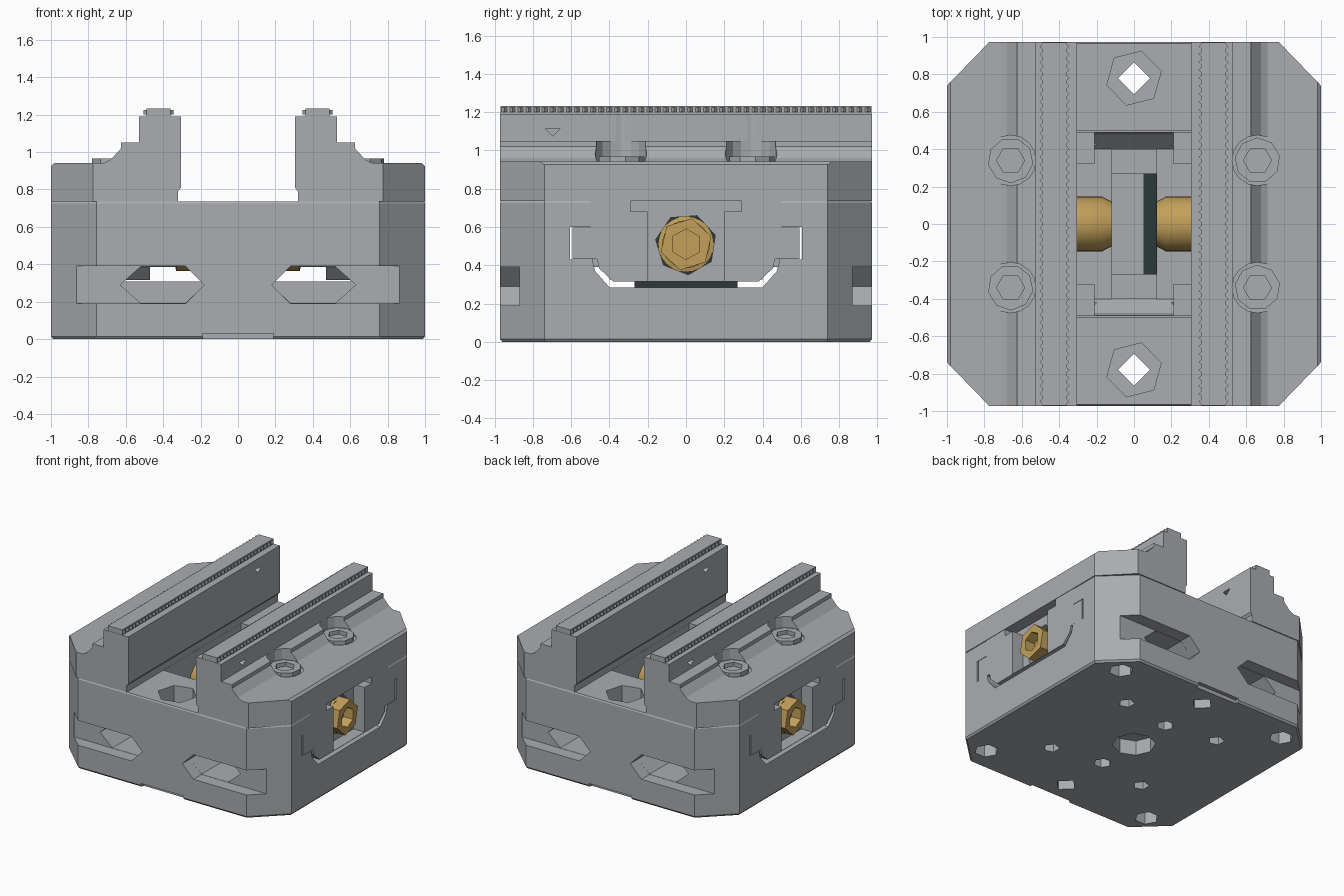
import bpy, bmesh, math
from mathutils import Matrix

if "Cube" in bpy.data.objects:
    bpy.data.objects.remove(bpy.data.objects["Cube"])


def material(name, rgb):
    m = bpy.data.materials.new(name)
    m.diffuse_color = (*rgb, 1)
    m.use_nodes = True
    m.node_tree.nodes["Principled BSDF"].inputs["Base Color"].default_value = m.diffuse_color
    return m


STEEL = material("steel grey", (0.40, 0.415, 0.435))
BRASS = material("brass", (0.54, 0.35, 0.10))
DARK = material("dark green grey", (0.025, 0.04, 0.04))


def make(name, bm, mat):
    bmesh.ops.recalc_face_normals(bm, faces=bm.faces[:])
    me = bpy.data.meshes.new(name)
    bm.to_mesh(me)
    bm.free()
    me.materials.append(mat)
    ob = bpy.data.objects.new(name, me)
    bpy.context.collection.objects.link(ob)
    return ob


def loft(name, rings, mat=STEEL):
    bm = bmesh.new()
    vs = [[bm.verts.new(p) for p in r] for r in rings]
    n = len(rings[0])
    for a, b in zip(vs, vs[1:]):
        for i in range(n):
            j = (i + 1) % n
            bm.faces.new((a[i], a[j], b[j], b[i]))
    bm.faces.new(vs[0])
    bm.faces.new(vs[-1])
    return make(name, bm, mat)


def place(axis, t, u, v):
    return {"x": (t, u, v), "y": (u, t, v), "z": (u, v, t)}[axis]


def prism(name, pts, axis, a, b, mat=STEEL):
    return loft(name, [[place(axis, t, u, v) for u, v in pts] for t in (a, b)], mat)


def box(name, x0, x1, y0, y1, z0, z1, mat=STEEL):
    return prism(name, [(x0, y0), (x1, y0), (x1, y1), (x0, y1)], "z", z0, z1, mat)


def ngon(u, v, r, n, rot=0.0):
    return [(u + r * math.cos(rot + 2 * math.pi * i / n),
             v + r * math.sin(rot + 2 * math.pi * i / n)) for i in range(n)]


def boolean(ob, cutters, op="DIFFERENCE"):
    for c in cutters:
        c.hide_render = True
        m = ob.modifiers.new("cut", "BOOLEAN")
        m.operation, m.solver, m.object = op, "EXACT", c
        bpy.context.view_layer.objects.active = ob
        bpy.ops.object.modifier_apply(modifier=m.name)
        bpy.data.objects.remove(c, do_unlink=True)


def octagon(cx, inset=0.0):
    X, Y, cy = 1 - inset, 0.972 - inset, 0.74
    c = cx - inset * 0.4
    cy -= inset * 0.4
    return [(c, -Y), (X, -cy), (X, cy), (c, Y), (-c, Y), (-X, cy), (-X, -cy), (-c, -Y)]


def mirrored(half):
    return half + [(-u, v) for u, v in reversed(half)]


def turned_copy(ob, name):
    # half-turn copy for the opposite side
    c = bpy.data.objects.new(name, ob.data.copy())
    c.data.transform(Matrix.Rotation(math.pi, 4, "Z"))
    bpy.context.collection.objects.link(c)


def window(name="window"):
    return box(name, 0.2, 0.47, -1.1, 1.1, 0.288, 0.385)


# Base block with a sliding channel along x
base = loft("base", [[(x, y, z) for x, y in octagon(0.757, i)]
                     for z, i in ((0, 0.012), (0.015, 0), (0.725, 0), (0.735, 0.006))])
channel = mirrored([(0.5, 0.8), (0.5, 0.6), (0.605, 0.6), (0.605, 0.43),
                    (0.49, 0.43), (0.475, 0.37), (0.4, 0.285)])
cuts = [prism("channel", channel, "x", -1.1, 1.1)]
for sx in (-1, 1):
    for sy in (-1, 1):
        # clamping slots on the front and back
        slot = [(0.18, 0.29), (0.28, 0.39), (1.1, 0.39), (1.1, 0.19), (0.28, 0.19)]
        cuts.append(prism("slot", [(sx * u, v) for u, v in slot], "y", sy * 1.1, sy * 0.87))
        pocket = [(0.18, 0.29), (0.28, 0.388), (0.52, 0.388), (0.63, 0.29),
                  (0.52, 0.192), (0.28, 0.192)]
        cuts.append(prism("pocket", [(sx * u, v) for u, v in pocket], "y", sy * 1.05, sy * 0.42))
        # underside holes
        cuts.append(prism("hole", ngon(sx * 0.77, sy * 0.77, 0.09, 6), "z", -0.1, 0.1))
        cuts.append(prism("hole", ngon(sx * 0.43, sy * 0.43, 0.06, 5), "z", -0.1, 0.1))
for s in (-1, 1):
    cuts.append(prism("hole", ngon(0, s * 0.36, 0.065, 6), "z", -0.1, 0.1))
    cuts.append(prism("bore", ngon(0, s * 0.78, 0.15, 6, 0.25), "z", 0.35, 0.9))
    cuts.append(prism("bore", ngon(0, s * 0.78, 0.085, 4), "z", -0.1, 0.5))
    cuts.append(box("notch", -0.19, 0.19, s * 0.94, s * 1.1, -0.1, 0.03))
cuts.append(prism("hole", ngon(0, 0, 0.16, 8), "z", -0.1, 0.12))
boolean(base, cuts)

# Sliding carriage that fills the channel under each jaw
slide = mirrored([(0.498, 0.735), (0.498, 0.598), (0.593, 0.598), (0.593, 0.432),
                  (0.465, 0.432), (0.455, 0.385), (0.38, 0.315)])
carriage = prism("right_carriage", slide, "x", 0.32, 0.998)
boolean(carriage, [box("recess", 0.9, 1.1, -0.2, 0.2, 0.318, 0.682),
                   box("slot", 0.9, 1.1, -0.29, 0.29, 0.68, 0.8),
                   prism("bore", ngon(0, 0.51, 0.16, 7, 0.3), "x", 0.1, 1.1),
                   window()])
turned_copy(carriage, "left_carriage")
for sy in (-1, 1):
    arm = box(f"carriage_arm_{'back' if sy > 0 else 'front'}", 0.21, 0.33,
              sy * 0.32, sy * 0.49, 0.39, 0.597)
    turned_copy(arm, arm.name + "_left")

# Stepped jaw
profile = [(0.32, 0.736), (0.32, 0.79), (0.305, 0.81), (0.305, 1.19), (0.53, 1.19),
           (0.53, 1.05), (0.625, 1.05), (0.625, 1.02), (0.68, 0.96), (0.715, 0.942),
           (0.98, 0.942), (1.0, 0.925), (1.0, 0.736)]
jaw = prism("right_jaw", profile, "y", -0.972, 0.972)
boolean(jaw, [prism("outline", octagon(0.775), "z", 0.5, 1.5)], "INTERSECT")
boolean(jaw, [prism("seat", ngon(0.66, s * 0.34, 0.135, 16), "z", 0.935, 1.2) for s in (-1, 1)]
        + [prism("mark", [(-0.735, 1.115), (-0.655, 1.115), (-0.695, 1.075)], "x", 0.2, 0.7)])
turned_copy(jaw, "left_jaw")

# Serrated grip strip on a narrow neck along the top of each jaw
N = 92
ys = [-0.97 + 1.94 * i / N for i in range(N + 1)]
teeth = [(0.345 if i % 2 else 0.368, y) for i, y in enumerate(ys)]
teeth += [(0.85 - x, y) for x, y in reversed(teeth)]
grip = prism("right_grip_strip", teeth, "z", 1.2, 1.225)
cap = box("right_grip_cap", 0.36, 0.49, -0.97, 0.97, 1.188, 1.232)
turned_copy(grip, "left_grip_strip")
turned_copy(cap, "left_grip_cap")

# Clamping bolts with hex sockets
for s in (-1, 1):
    bolt = prism(f"right_bolt_{'back' if s > 0 else 'front'}",
                 ngon(0.66, s * 0.34, 0.122, 9, 0.2), "z", 0.9, 0.967)
    boolean(bolt, [prism("socket", ngon(0.66, s * 0.34, 0.075, 6), "z", 0.915, 1.1)])
    turned_copy(bolt, bolt.name.replace("right", "left"))

# Brass lead screw with a hex drive at each end
rings = [(x, r) for x, r in ((0.0, 0.11), (0.12, 0.12), (0.17, 0.146), (0.33, 0.146),
                             (0.335, 0.125), (0.9, 0.125))]
rings = [(-x, r) for x, r in reversed(rings[1:])] + rings
screw = loft("lead_screw", [[(x, u, v) for u, v in ngon(0, 0.51, r, 24)] for x, r in rings], BRASS)
bpy.ops.object.select_all(action="DESELECT")
screw.select_set(True)
bpy.context.view_layer.objects.active = screw
bpy.ops.object.shade_smooth_by_angle(angle=math.radians(30))
drive = prism("right_screw_drive", ngon(0, 0.51, 0.138, 6, 0.3), "x", 0.85, 0.985, BRASS)
boolean(drive, [prism("socket", ngon(0, 0.51, 0.08, 6, 0.5), "x", 0.9, 1.1)])
turned_copy(drive, "left_screw_drive")

# Centre bearing block and its dark retaining plate
box("bearing_block", -0.12, 0.12, -0.4, 0.4, 0.325, 0.66)
box("bearing_cap", -0.12, 0.05, -0.27, 0.27, 0.6, 0.675)
box("retaining_plate", 0.05, 0.122, -0.27, 0.27, 0.284, 0.67, DARK)
